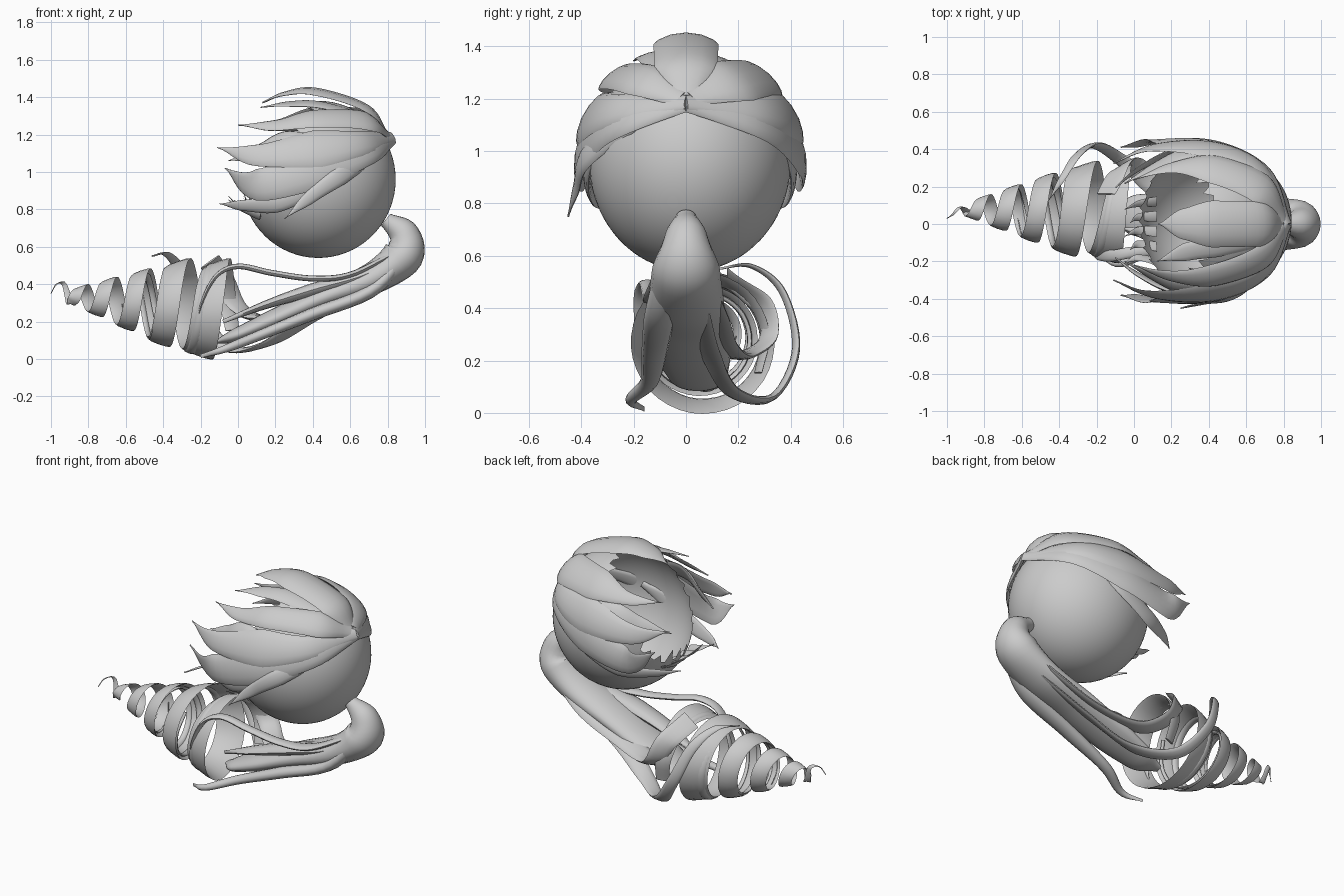
import bpy, bmesh, math, random
from mathutils import Vector as V

if "Cube" in bpy.data.objects:
    bpy.data.objects.remove(bpy.data.objects["Cube"])

random.seed(4)
C = V((0.43, 0, 0.96))          # head centre


def finish(name, bm):
    bmesh.ops.recalc_face_normals(bm, faces=bm.faces)
    me = bpy.data.meshes.new(name)
    bm.to_mesh(me)
    bm.free()
    ob = bpy.data.objects.new(name, me)
    bpy.context.collection.objects.link(ob)
    bpy.ops.object.select_all(action='DESELECT')
    bpy.context.view_layer.objects.active = ob
    ob.select_set(True)
    bpy.ops.object.shade_smooth_by_angle(angle=math.radians(50))
    return ob


def spline(pts, u):
    """Catmull-Rom point at u in 0..1"""
    n = len(pts) - 1
    i = min(int(u * n), n - 1)
    t = u * n - i
    b, c = pts[i], pts[i + 1]
    a = pts[i - 1] if i else b * 2 - c
    d = pts[i + 2] if i + 2 <= n else c * 2 - b
    return 0.5 * (2 * b + (c - a) * t + (2 * a - 5 * b + 4 * c - d) * t * t + (3 * b - a - 3 * c + d) * t ** 3)


def lerp(vals, u):
    n = len(vals) - 1
    i = min(int(u * n), n - 1)
    t = u * n - i
    t = t * t * (3 - 2 * t) * .4 + t * .6
    return vals[i] + (vals[i + 1] - vals[i]) * t


def strand(name, pts, widths, thick, side, steps=28, seg=12, bow=0.0):
    """Lens-section hair strand; side(p, t) gives the width direction"""
    pts = [V(p) for p in pts]
    if not isinstance(thick, (list, tuple)):
        thick = [thick, thick, thick * 0.3]
    bm = bmesh.new()
    rings = []
    for k in range(steps + 1):
        u = k / steps
        p = spline(pts, u)
        t = (spline(pts, min(1, u + .01)) - spline(pts, max(0, u - .01))).normalized()
        s = side(p, t)
        s = (s - t * s.dot(t)).normalized()
        n = s.cross(t)
        w, h = max(.002, lerp(widths, u)), max(.001, lerp(thick, u))
        ring = []
        for j in range(seg):
            a = 2 * math.pi * j / seg
            x = w * math.cos(a)
            ring.append(bm.verts.new(p + s * x + n * (h * math.sin(a) - bow * x * x)))
        rings.append(ring)
    for r0, r1 in zip(rings, rings[1:]):
        for j in range(seg):
            bm.faces.new((r0[j], r0[(j + 1) % seg], r1[(j + 1) % seg], r1[j]))
    bm.faces.new(rings[0])
    bm.faces.new(rings[-1])
    return finish(name, bm)


def on_head(p, t):
    return t.cross(p - C)


def across(p, t):
    return V((0, 1, 0))


# head cap: ellipsoid with a jagged opening facing forward and up
axis = V((-0.82, 0, 0.57)).normalized()
e1 = V((0, 1, 0))
e2 = axis.cross(e1)
bm = bmesh.new()
N, M = 72, 24
rim = [math.radians(58 - (13 * random.uniform(.4, 1) if j % 3 == 0 else random.uniform(0, 3))) for j in range(N)]
rows = []
for i in range(M):
    row = []
    for j in range(N):
        f = 2 * math.pi * j / N
        base = math.radians(178 - (178 - 60) * i / (M - 2))
        th = rim[j] if i == M - 1 else base
        d = axis * math.cos(th) + (e1 * math.cos(f) + e2 * math.sin(f)) * math.sin(th)
        row.append(bm.verts.new(C + V((d.x * .413, d.y * .385 + .015, d.z * .42))))
    rows.append(row)
for a, b in zip(rows, rows[1:]):
    for j in range(N):
        bm.faces.new((a[j], a[(j + 1) % N], b[(j + 1) % N], b[j]))
bm.faces.new(rows[0])
finish("head_cap", bm)

# top lock
strand("top_lock", [(.79, 0, 1.2), (.69, 0, 1.345), (.42, 0, 1.435), (.25, 0, 1.42), (.13, 0, 1.37)],
       [.06, .12, .125, .08, 0], .015, on_head, bow=1.8)
strand("top_under_lock", [(.7, -.08, 1.29), (.45, -.12, 1.36), (.28, -.15, 1.365), (.12, -.2, 1.345)],
       [.04, .06, .05, 0], .01, on_head, bow=1.4)

# side locks sweeping forward from the crown
for s, tag in ((-1, "right"), (1, "left")):
    k = 1 if s < 0 else 1.08
    w_up = .75 if s < 0 else 1
    locks = [
        ("upper", [(.8, .02, 1.2), (.69, .18, 1.28), (.42, .28, 1.29), (.2, .28, 1.25), (0, .22, 1.25)],
         [.04, .11 * w_up, .1 * w_up, .04, 0]),
        ("middle", [(.825, 0, 1.185), (.68, .27, 1.16), (.42, .38, 1.13), (.1, .38, 1.09), (-.11, .3, 1.13)],
         [.035, .07, .11, .06, 0]),
        ("lower", [(.825, 0, 1.18), (.7, .27, 1.11), (.42, .4, 1.02), (.1, .41, .93), (-.07, .38, 1.02)],
         [.035, .07, .11, .085, 0]),
        ("cheek", [(.55, .35, 1.0), (.4, .38, .92), (.2, .355, .83), (.02, .27, .82), (-.1, .18, .83)],
         [.02, .05, .05, .03, 0]),
        ("inner", [(.45, .35, 1.15), (.25, .34, 1.16), (.1, .28, 1.1), (-.05, .2, 1.06)], [.05, .07, .05, 0]),
    ]
    if s < 0:
        locks.append(("loose", [(.75, .2, 1.1), (.55, .38, .98), (.38, .42, .86), (.25, .45, .75)], [.03, .05, .035, 0]))
    for nm, pts, w in locks:
        strand(f"{tag}_{nm}_lock", [(x, s * y * k, z) for x, y, z in pts], w, .013, on_head, bow=1.5)

# small wisps at the opening
for i in range(5):
    y = -.2 + .08 * i
    strand(f"wisp_{i}", [(.12, y, .76), (.02, y * .9, .8), (-.05 + .03 * (i % 2), y * .9 - .03, .83 + .02 * (i % 3))],
           [.03, .02, 0], .006, on_head, steps=10, seg=8)

# ponytail body, pinched at the tie and folding forward
strand("ponytail", [(.79, 0, .745), (.885, 0, .665), (.88, 0, .55), (.71, 0, .425), (.45, .01, .325), (.2, .03, .215), (0, .05, .13), (-.12, .08, .09)],
       [.04, .085, .13, .145, .15, .14, .11, .03], [.04, .085, .11, .085, .065, .055, .04, .01], across, steps=40, seg=20)

# ponytail strands
strand("front_tail", [(.9, -.06, .58), (.72, -.1, .37), (.4, -.12, .24), (.1, -.14, .12), (-.08, -.21, .05), (-.2, -.16, .015)],
       [.05, .06, .05, .035, .022, 0], [.04, .035, .025, .01], across)
strand("upper_tail", [(.83, -.06, .56), (.6, -.11, .45), (.4, -.13, .43), (.18, -.14, .46), (0, -.15, .495), (-.12, -.17, .44), (-.2, -.16, .28), (-.22, -.12, .12)],
       [.05, .05, .035, .03, .03, .03, .03, 0], .016, across, steps=40)
strand("ridge_tail", [(.88, -.04, .6), (.7, -.06, .46), (.4, -.07, .37), (.15, -.06, .29), (-.08, -.02, .2)],
       [.05, .07, .07, .06, 0], .035, across)
strand("back_tail", [(.87, .05, .55), (.62, .11, .38), (.35, .14, .27), (.12, .21, .22), (0, .31, .28), (-.07, .3, .41), (-.15, .16, .52)],
       [.06, .07, .07, .065, .06, .06, .06], .018, lambda p, t: V((1, .6, 0)), steps=40)
strand("outer_loop", [(.75, .05, .4), (.4, .09, .23), (.15, .18, .08), (-.05, .33, .06), (-.2, .42, .24), (-.3, .37, .46), (-.38, .25, .56), (-.46, .12, .55)],
       [.05, .06, .05, .04, .035, .03, .02, 0], .014, lambda p, t: V((1, .3, .2)), steps=44)


# tapering corkscrew curls
def centre(x):
    return V((x, .06 + .02 * min(1, max(0, -x)), .27 + .1 * max(0, -x - .25)))


def radius(x):
    return .245 if x > -.3 else max(.035, .245 - .35 * (-x - .3))


def helix_side(p, t):
    r = (p - centre(p.x)).normalized()
    return V((1, 0, 0)) + r * .36


def corkscrew(name, x0, x1, turns, start, widths, scale=1, tip=None):
    pts = []
    n = int(turns * 10)
    for i in range(n + 1):
        u = i / n
        x = x0 + (x1 - x0) * (1.3 * u - .3 * u * u)
        a = start + 2 * math.pi * turns * u
        pts.append(centre(x) + V((0, math.cos(a), math.sin(a))) * radius(x) * scale)
    if tip:
        pts += tip
    strand(name, pts, widths, .008, helix_side, steps=n * 4, seg=8)


corkscrew("main_curl", -.03, -.9, 4.8, -.5, [.04, .085, .085, .065, .055, .05, .047, .043, .038, .034, .0], 1,
          [V((-.93, .09, .4)), V((-.97, .05, .4)), V((-1, .03, .35))])
corkscrew("thin_curl", -.1, -.62, 2.6, .6, [.02, .025, .02, .015, 0], .96)
corkscrew("inner_curl", -.3, -.62, 1.6, 2.4, [.01, .018, .015, 0], .9)
